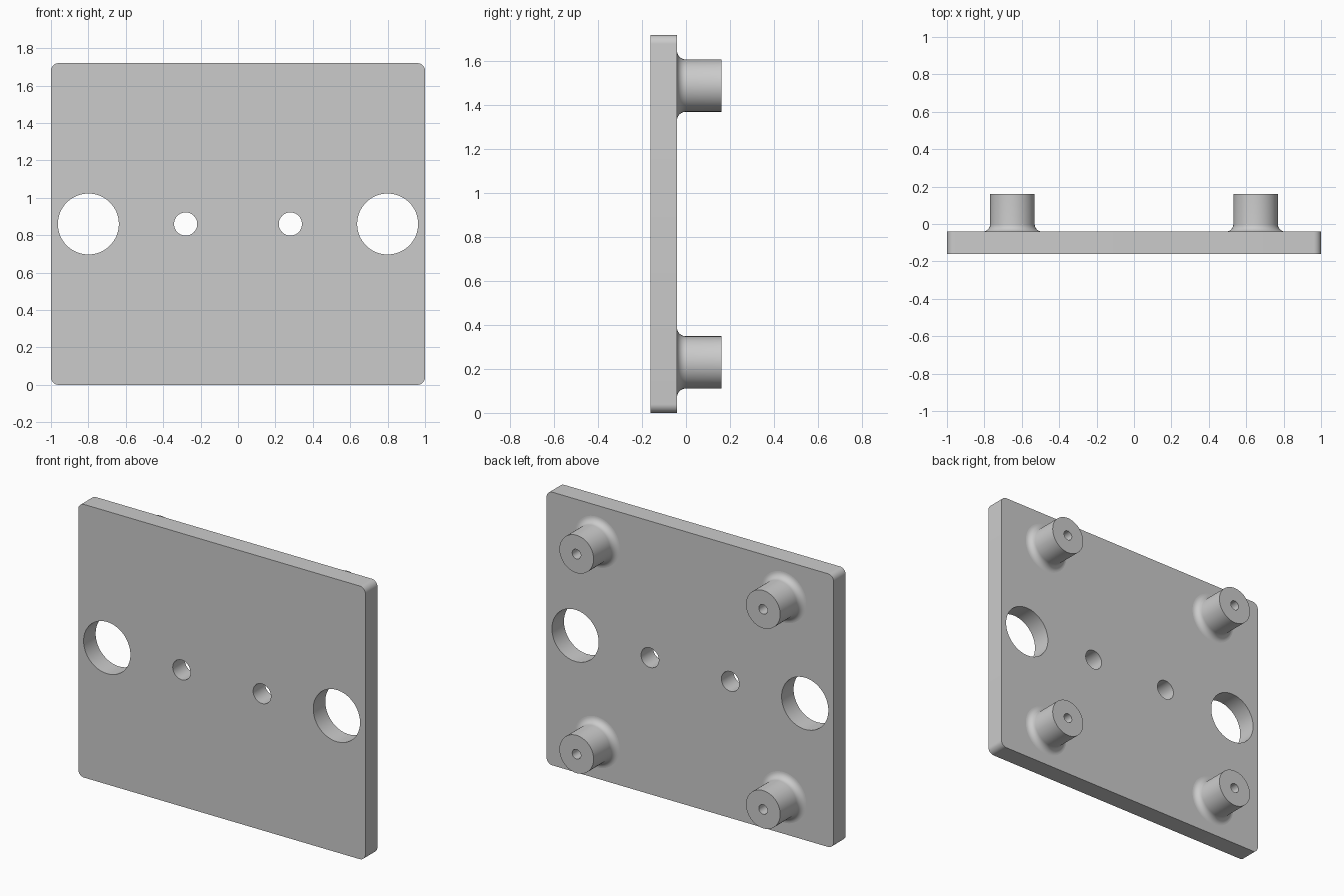
import bpy
import bmesh
from math import radians, pi, sin, cos
from mathutils import Matrix, Vector

cube = bpy.data.objects.get("Cube")
if cube:
    bpy.data.objects.remove(cube)

FRONT, PLATE_BACK, BOSS_END = -0.161, -0.041, 0.161
HEIGHT = 1.72
MID = HEIGHT / 2

grey = bpy.data.materials.new("neutral grey")
grey.use_nodes = True
colour = (0.6, 0.6, 0.6, 1)
grey.diffuse_color = colour
grey.node_tree.nodes["Principled BSDF"].inputs["Base Color"].default_value = colour


def add_object(name, bm):
    bmesh.ops.recalc_face_normals(bm, faces=bm.faces)
    mesh = bpy.data.meshes.new(name)
    bm.to_mesh(mesh)
    bm.free()
    mesh.materials.append(grey)
    obj = bpy.data.objects.new(name, mesh)
    bpy.context.collection.objects.link(obj)
    return obj


def activate(obj):
    bpy.ops.object.select_all(action="DESELECT")
    obj.select_set(True)
    bpy.context.view_layer.objects.active = obj


def shade(obj):
    activate(obj)
    bpy.ops.object.shade_smooth_by_angle(angle=radians(35))


# Plate: a slab with its four corners rounded
bm = bmesh.new()
bmesh.ops.create_cube(bm, size=1)
bmesh.ops.scale(bm, verts=bm.verts, vec=(2, PLATE_BACK - FRONT, HEIGHT))
bmesh.ops.translate(bm, verts=bm.verts, vec=(0, (FRONT + PLATE_BACK) / 2, MID))
corners = [e for e in bm.edges if abs(e.verts[0].co.y - e.verts[1].co.y) > 0.1]
bmesh.ops.bevel(bm, geom=corners, offset=0.04, segments=8, profile=0.5, affect="EDGES")
plate = add_object("plate", bm)

# Through holes: two large outer ones and two small inner ones
bm = bmesh.new()
for x, radius in ((0.8, 0.163), (0.28, 0.062)):
    for side in (-1, 1):
        place = Matrix.Translation((side * x, FRONT, MID)) @ Matrix.Rotation(pi / 2, 4, "X")
        bmesh.ops.create_cone(bm, cap_ends=True, segments=64, radius1=radius,
                              radius2=radius, depth=1, matrix=place)
cutter = add_object("hole_cutter", bm)
cutter.hide_render = True
cut = plate.modifiers.new("holes", "BOOLEAN")
cut.object = cutter
cut.solver = "EXACT"
activate(plate)
bpy.ops.object.modifier_apply(modifier=cut.name)
bpy.data.objects.remove(cutter)
shade(plate)


# Bosses: turned posts with a filleted foot and a blind bore
def add_boss(name, x, z):
    radius, bore, fillet = 0.119, 0.03, 0.04
    profile = [(0, PLATE_BACK - 0.01), (radius + fillet, PLATE_BACK - 0.01)]
    for i in range(9):
        a = i / 8 * pi / 2
        profile.append((radius + fillet * (1 - sin(a)),
                        PLATE_BACK + fillet * (1 - cos(a))))
    profile += [(radius, BOSS_END), (bore, BOSS_END), (bore, PLATE_BACK), (0, PLATE_BACK)]
    bm = bmesh.new()
    verts = [bm.verts.new((r, y, 0)) for r, y in profile]
    edges = [bm.edges.new(pair) for pair in zip(verts, verts[1:])]
    bmesh.ops.spin(bm, geom=verts + edges, cent=(0, 0, 0), axis=(0, 1, 0),
                   angle=2 * pi, steps=64)
    bmesh.ops.remove_doubles(bm, verts=bm.verts, dist=0.0001)
    bmesh.ops.translate(bm, verts=bm.verts, vec=Vector((x, 0, z)))
    shade(add_object(name, bm))


for side, x in (("left", 0.65), ("right", -0.65)):
    for level, dz in (("upper", 0.63), ("lower", -0.63)):
        add_boss(f"{level}_{side}_boss", x, MID + dz)
